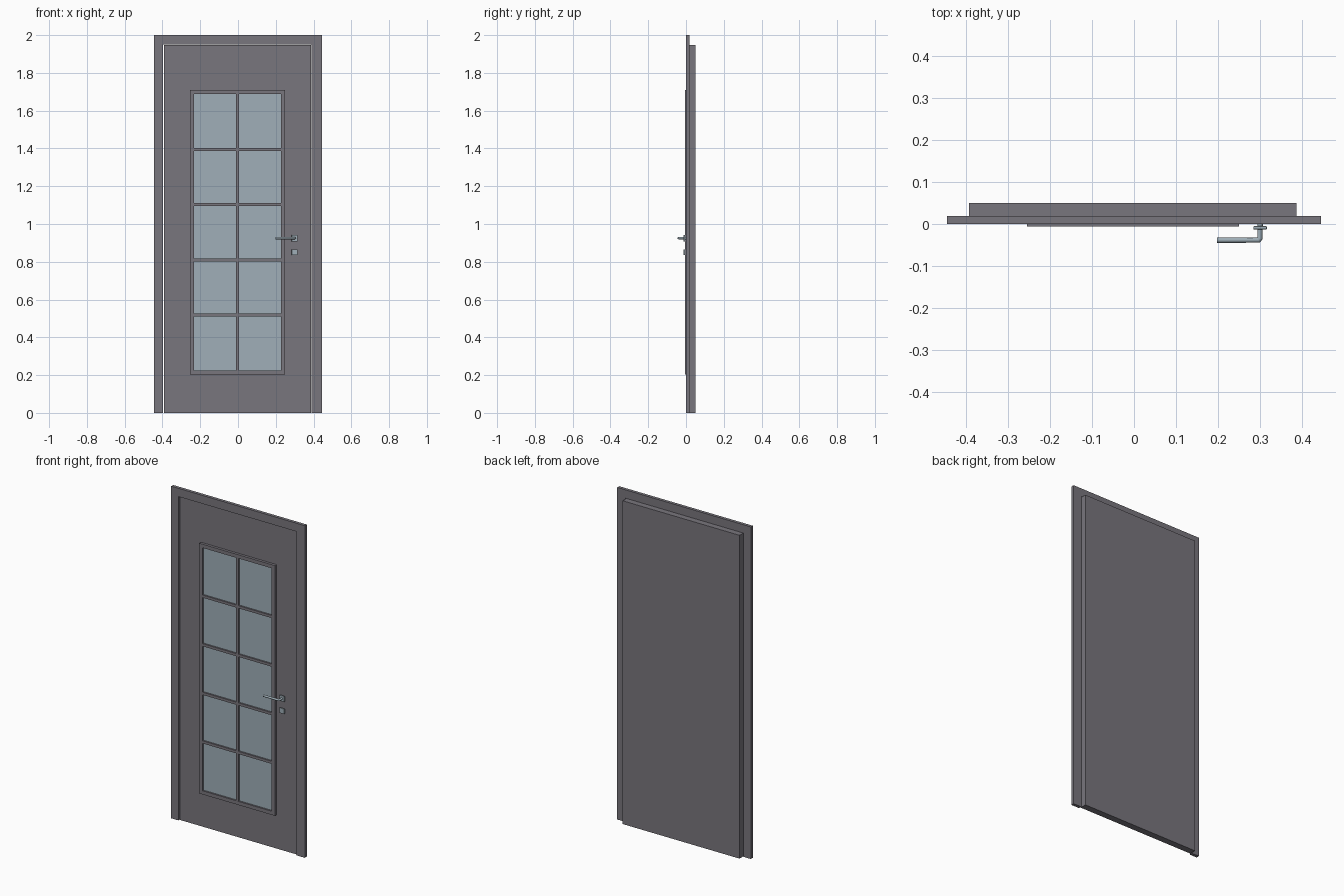
import bpy

cube = bpy.data.objects.get("Cube")
if cube:
    bpy.data.objects.remove(cube, do_unlink=True)


def material(name, colour):
    m = bpy.data.materials.new(name)
    m.use_nodes = True
    m.diffuse_color = (*colour, 1)
    m.node_tree.nodes["Principled BSDF"].inputs["Base Color"].default_value = (*colour, 1)
    return m


paint = material("warm grey paint", (0.19, 0.18, 0.205))
pale = material("pale blue grey", (0.35, 0.43, 0.48))


def box(name, x, y, z, mat, bevel=0):
    """Box spanning the (low, high) pairs x, y and z."""
    bpy.ops.mesh.primitive_cube_add(size=1, location=[sum(r) / 2 for r in (x, y, z)])
    ob = bpy.context.object
    ob.name = name
    ob.scale = [r[1] - r[0] for r in (x, y, z)]
    bpy.ops.object.transform_apply(location=False, rotation=False, scale=True)
    ob.data.materials.append(mat)
    if bevel:
        mod = ob.modifiers.new("soft edges", "BEVEL")
        mod.width = bevel
        mod.segments = 2
    return ob


# Surround: two jambs and a header
width, header_z, casing_y = 0.445, 1.95, (0, 0.019)
box("left_jamb", (0.39, width), casing_y, (0, header_z), paint)
box("right_jamb", (-width, -0.398), casing_y, (0, header_z), paint)
box("header", (-width, width), casing_y, (header_z, 2), paint)

# Door leaf, set back a little from the surround
face_y = 0.01
box("door_leaf", (-0.392, 0.387), (face_y, 0.05), (0, 1.947), paint)

# Glazed opening
x0, x1, z0, z1 = -0.232, 0.228, 0.225, 1.688
rim, bar = 0.022, 0.008
trim_y = (-0.006, face_y)
box("glass", (x0, x1), (0.004, face_y), (z0, z1), pale)

# Trim around the glass
for name, a in (("right_trim", x0 - rim), ("left_trim", x1)):
    box(name, (a, a + rim), trim_y, (z0 - rim, z1 + rim), paint)
for name, a in (("bottom_trim", z0 - rim), ("top_trim", z1)):
    box(name, (x0, x1), trim_y, (a, a + rim), paint)

# Glazing bars: two columns by five rows
mid = (x0 + x1) / 2
bar_y = (-0.005, face_y)
box("upright_bar", (mid - bar, mid + bar), bar_y, (z0, z1), paint)
rows = 5
for i in range(1, rows):
    z = z0 + (z1 - z0) * i / rows
    for side, a, b in (("right", x0, mid - bar), ("left", mid + bar, x1)):
        box(f"{side}_cross_bar_{i}", (a, b), bar_y, (z - bar, z + bar), paint)

# Handle plate and keyhole plate
plate_x, plate_y, lever_z = (0.284, 0.316), (-0.013, -0.005), 0.925
box("handle_plate", plate_x, plate_y, (lever_z - 0.017, lever_z + 0.017), pale, 0.002)
box("keyhole_plate", plate_x, plate_y, (0.835, 0.866), pale, 0.002)

# Lever: a round bar with a tight elbow
curve = bpy.data.curves.new("lever", "CURVE")
curve.dimensions = "3D"
curve.bevel_depth = 0.0065
curve.bevel_resolution = 2
curve.use_fill_caps = True
path = [(0.3, face_y), (0.3, -0.034), (0.296, -0.0385), (0.198, -0.0385)]
spline = curve.splines.new("POLY")
spline.points.add(len(path) - 1)
for point, (x, y) in zip(spline.points, path):
    point.co = (x, y, lever_z, 1)
curve.materials.append(pale)
bpy.context.collection.objects.link(bpy.data.objects.new("lever", curve))
